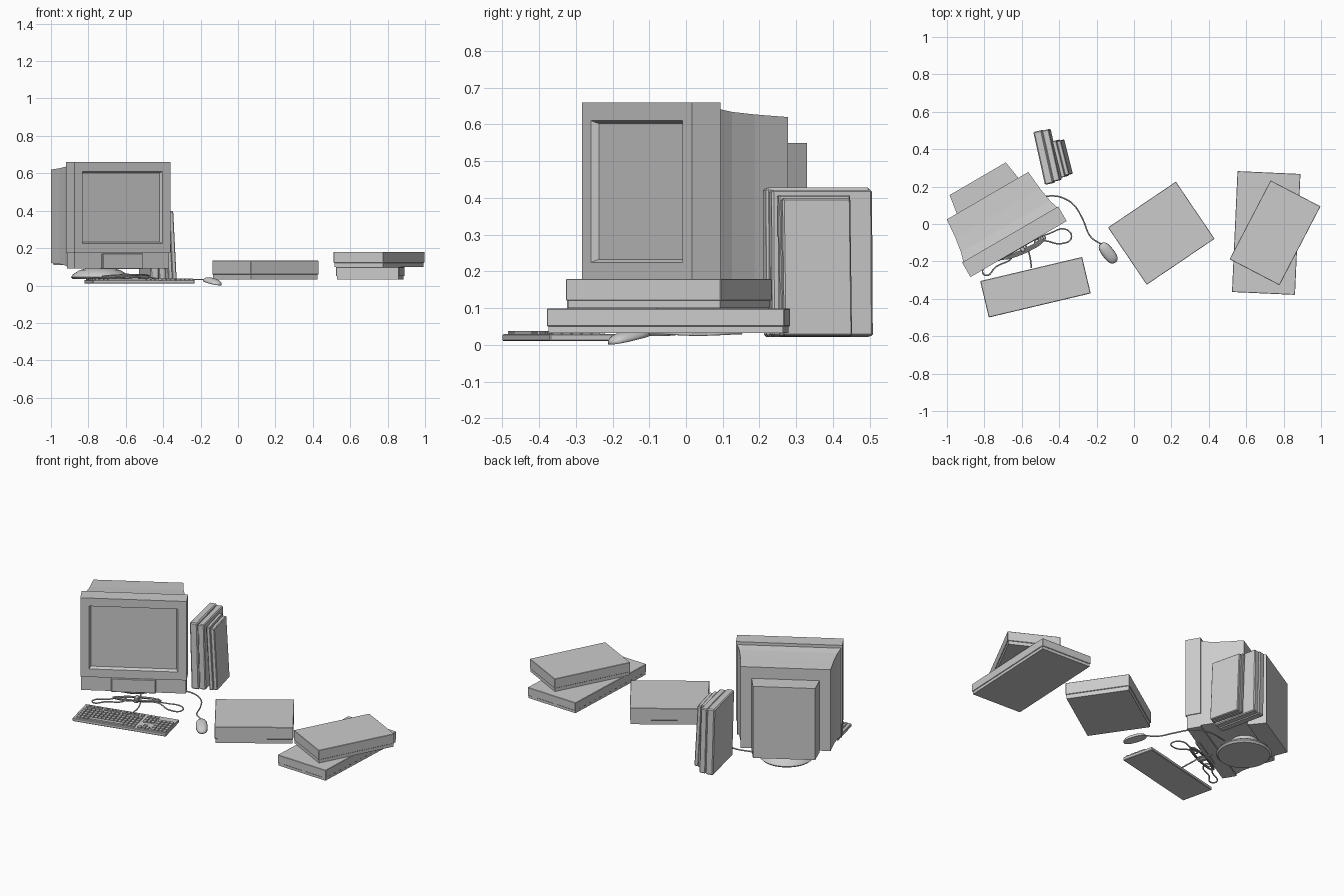
import bpy, bmesh, math
from mathutils import Matrix, Vector

cube = bpy.data.objects.get("Cube")
if cube:
    bpy.data.objects.remove(cube)

grey = bpy.data.materials.new("plain grey")
grey.use_nodes = True
grey.diffuse_color = (0.6, 0.6, 0.6, 1)
grey.node_tree.nodes["Principled BSDF"].inputs["Base Color"].default_value = (0.6, 0.6, 0.6, 1)


def finish(name, bm, frame, smooth=False):
    """Turn a bmesh into a placed object."""
    bmesh.ops.recalc_face_normals(bm, faces=bm.faces[:])
    for f in bm.faces:
        f.smooth = smooth
    mesh = bpy.data.meshes.new(name)
    bm.to_mesh(mesh)
    bm.free()
    ob = bpy.data.objects.new(name, mesh)
    bpy.context.collection.objects.link(ob)
    ob.matrix_world = frame
    mesh.materials.append(grey)
    return ob


def place(x, y, z, turn, lean=0, pitch=0):
    return (Matrix.Translation((x, y, z)) @ Matrix.Rotation(math.radians(turn), 4, 'Z')
            @ Matrix.Rotation(math.radians(lean), 4, 'Y') @ Matrix.Rotation(math.radians(pitch), 4, 'X'))


def add_box(bm, centre, size):
    m = Matrix.Translation(centre) @ Matrix.Diagonal((*size, 1))
    bmesh.ops.create_cube(bm, size=1, matrix=m)


def box(name, frame, centre, size, bevel=0.0):
    bm = bmesh.new()
    add_box(bm, centre, size)
    if bevel:
        bmesh.ops.bevel(bm, geom=bm.edges[:], offset=bevel, segments=1, affect='EDGES')
    return finish(name, bm, frame)


def loft(name, frame, sections, screen=False):
    """Rectangular sections (depth, half width, bottom, top) joined front to back."""
    bm = bmesh.new()
    rings = [[bm.verts.new(p) for p in ((-w, y, b), (w, y, b), (w, y, t), (-w, y, t))]
             for y, w, b, t in sections]
    front = bm.faces.new(rings[0])
    bm.faces.new(rings[-1])
    for a, c in zip(rings, rings[1:]):
        for i in range(4):
            j = (i + 1) % 4
            bm.faces.new((a[i], a[j], c[j], c[i]))
    bmesh.ops.recalc_face_normals(bm, faces=bm.faces[:])
    if screen:
        bmesh.ops.inset_region(bm, faces=[front], thickness=0.07)
        bmesh.ops.inset_region(bm, faces=[front], thickness=0.012, depth=-0.02)
    return finish(name, bm, frame)


def cable(name, points, closed=False, radius=0.004):
    cu = bpy.data.curves.new(name, 'CURVE')
    cu.dimensions = '3D'
    cu.bevel_depth = radius
    cu.bevel_resolution = 1
    cu.resolution_u = 6
    sp = cu.splines.new('BEZIER')
    sp.bezier_points.add(len(points) - 1)
    for bp, p in zip(sp.bezier_points, points):
        bp.co = p
        bp.handle_left_type = bp.handle_right_type = 'AUTO'
    sp.use_cyclic_u = closed
    cu.materials.append(grey)
    ob = bpy.data.objects.new(name, cu)
    bpy.context.collection.objects.link(ob)


# Monitor: bezel, chin, flared rear housing and tube cover
mon = place(-0.617, -0.134, 0, 30.2)
loft("monitor_bezel", mon, [(0, .2975, .175, .66), (.09, .2975, .175, .66)], screen=True)
loft("monitor_chin", mon, [(.008, .293, .09, .175), (.09, .293, .09, .175)])
box("chin_panel", mon, (0, .012, .13), (.25, .03, .085), .004)
loft("monitor_housing", mon, [(.09, .29, .1, .642), (.14, .275, .108, .634),
                              (.22, .262, .115, .627), (.33, .252, .12, .62)])
loft("tube_cover", mon, [(.33, .19, .11, .55), (.435, .174, .11, .55)])

# Swivel foot turned from a low dome profile
bm = bmesh.new()
profile = [(0, .035), (.145, .035), (.155, .045), (.145, .06), (.11, .082), (.08, .09), (.08, .125), (0, .125)]
vs = [bm.verts.new((r, 0, z)) for r, z in profile]
edges = [bm.edges.new(p) for p in zip(vs, vs[1:])]
bmesh.ops.spin(bm, geom=vs + edges, axis=(0, 0, 1), cent=(0, 0, 0), steps=32, angle=math.tau)
bmesh.ops.remove_doubles(bm, verts=bm.verts[:], dist=1e-4)
foot = finish("swivel_foot", bm, mon @ Matrix.Translation((0, .24, 0)), True)
bpy.context.view_layer.objects.active = foot
foot.select_set(True)
bpy.ops.object.shade_smooth_by_angle(angle=math.radians(35))
foot.select_set(False)

# Upright drives beside the monitor
drive = place(-0.455, 0.362, 0.022, 12.5, -1.5)
box("large_drive_shell", drive, (-.02, 0, .203), (.046, .29, .406), .006)
box("large_drive_cover", drive, (.022, .002, .2), (.038, .28, .398), .005)
box("large_drive_core", drive, (0, 0, .2), (.02, .27, .39))
small = place(-0.372, 0.355, 0.024, 14, -3)
box("small_drive_shell", small, (-.012, 0, .192), (.022, .2, .384), .003)
box("small_drive_cover", small, (.011, 0, .187), (.024, .19, .374), .004)

# Loose flat cases, each a base tray under a lid
for name, x, y, z, turn, size in (
        ("middle_case", .146, -.049, .033, 34.1, (.438, .369, .1)),
        ("lower_case", .707, -.048, .033, -2.6, (.337, .647, .066)),
        ("upper_case", .754, -.047, .1, -27.5, (.301, .475, .08))):
    w, d, h = size
    f = place(x, y, z, turn)
    box(name + "_tray", f, (0, 0, h * .15), (w - .008, d - .008, h * .3))
    box(name + "_lid", f, (0, 0, h * .63), (w, d, h * .74), .002)

# Keyboard case and key blocks
kb = place(-0.527, -0.338, 0, 13.3)
box("keyboard_case", kb, (0, 0, .02), (.56, .2, .02), .003)
bm = bmesh.new()
PITCH, ROW = .0235, .0275


def key(x, y, width=1, depth=1):
    add_box(bm, (x, y, .033), (PITCH * width - .005, ROW * depth - .006, .01))


rows = [.032 - ROW * i for i in range(5)]
for y in rows[:4]:
    for c in range(15):
        key(-.252 + c * PITCH, y)
for c in (0, 1, 2, 12, 13, 14):
    key(-.252 + c * PITCH, rows[4])
key(-.252 + 7 * PITCH, rows[4], 9)
for c in range(13):
    key(-.252 + (c + .3 * (c // 4)) * PITCH * 1.08, .07, 1, .8)
for c in range(3):
    x = .115 + c * PITCH
    for y in (.07, rows[0], rows[1], rows[4]):
        key(x, y)
key(.115 + PITCH, rows[3])
for c in range(4):
    for y in rows:
        key(.194 + c * PITCH, y)
finish("keyboard_keys", bm, kb)

# Mouse: flat-bottomed rounded shell, tipped down at the palm end
bm = bmesh.new()
bmesh.ops.create_uvsphere(bm, u_segments=20, v_segments=12, radius=1)
for v in bm.verts:
    p = [math.copysign(abs(a) ** .8, a) for a in v.co]
    v.co = Vector((p[0] * .033, p[1] * .066, max(p[2], 0) * .026))
finish("mouse", bm, place(-.138, -.155, .0135, 38, 0, 11), True)

# Cables
cable("mouse_cable", [(-.175, -.108, .032), (-.23, -.07, .032), (-.275, .027, .028), (-.32, .1, .03),
                      (-.37, .135, .032), (-.43, .15, .032), (-.55, .13, .034)])
cable("keyboard_cable", [(-.548, -.235, .022), (-.56, -.16, .03), (-.58, -.115, .045), (-.62, -.06, .05)])
cable("right_cable_loop", [(-.53, -.1, .045), (-.45, -.05, .035), (-.36, -.03, .03), (-.335, -.075, .028),
                           (-.39, -.105, .03), (-.48, -.09, .045)], True)
cable("left_cable_loop", [(-.66, -.15, .05), (-.74, -.2, .04), (-.81, -.25, .034), (-.79, -.275, .034),
                          (-.74, -.23, .036), (-.65, -.17, .045)], True)
bundle = place(-.6, -.125, .05, 24)
for i in range(4):
    r, h = .1 + .012 * i, .014 + .006 * i
    ring = [bundle @ Vector((r * math.cos(a), h * math.sin(a), .007 * math.sin(a + i)))
            for a in (math.tau * k / 10 for k in range(10))]
    cable("cable_bundle_%d" % (i + 1), ring, True)
box("cable_tie", bundle, (0, 0, 0), (.025, .05, .028), .004)
